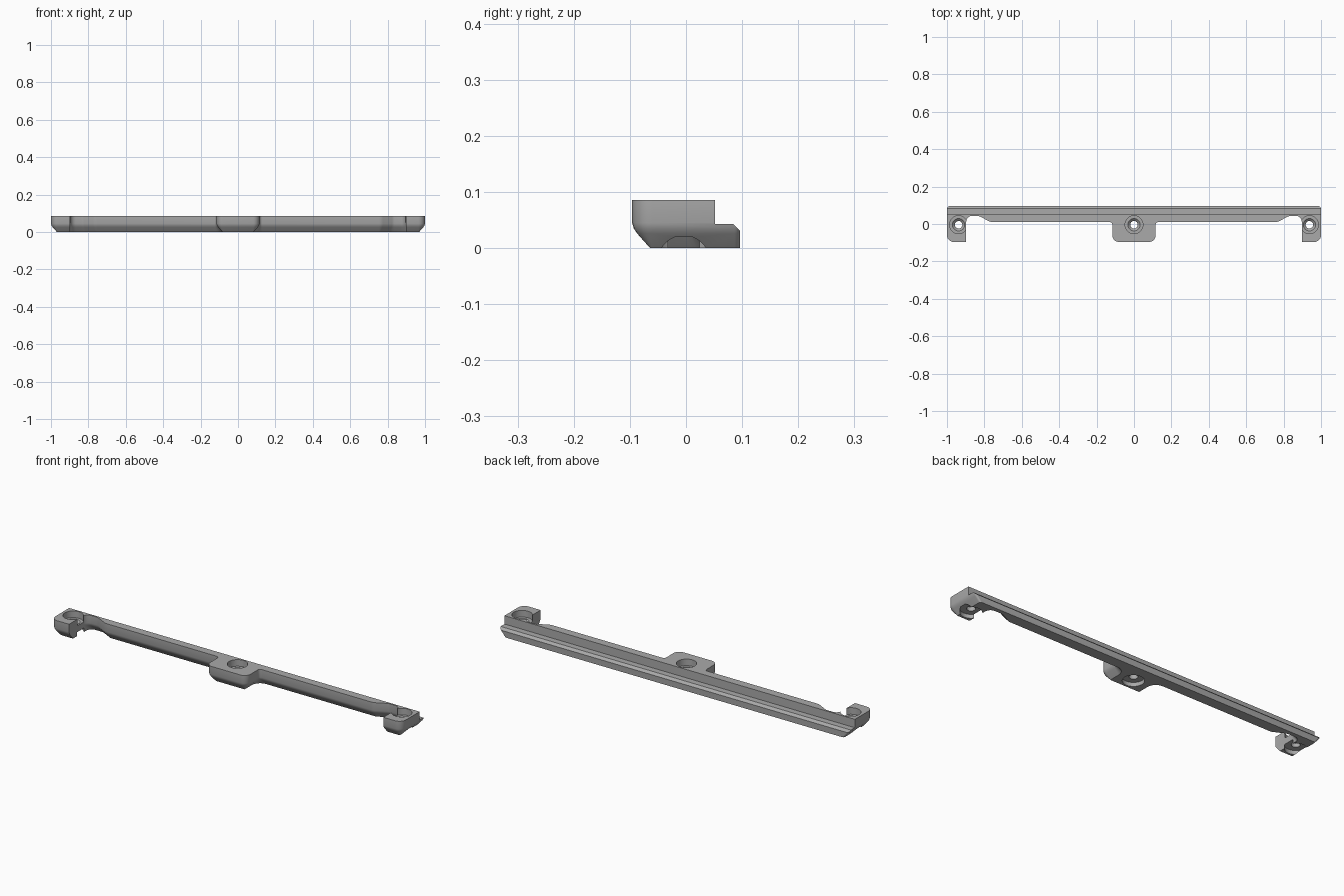
import bpy, bmesh, math
from mathutils import Vector

if "Cube" in bpy.data.objects:
    bpy.data.objects.remove(bpy.data.objects["Cube"])

grey = bpy.data.materials.new("mid grey")
grey.use_nodes = True
grey.diffuse_color = (0.4, 0.4, 0.4, 1)
grey.node_tree.nodes["Principled BSDF"].inputs["Base Color"].default_value = (0.4, 0.4, 0.4, 1)

# Plan corners of the right half: x, y, corner radius, inset weight of the edge leaving it
HALF = [
    (0.115, -0.096, 0.034, 1),
    (0.115, 0.010, 0.015, 1),
    (0.765, 0.010, 0.050, 1),
    (0.830, 0.043, 0.030, 1),
    (0.897, 0.043, 0.030, 0),
    (0.897, -0.096, 0, 1),
    (1.000, -0.096, 0.036, 1),
    (1.000, 0.096, 0.010, 0),
]
left_weights = [c[3] for c in HALF[:-1]][::-1] + [1]
CORNERS = HALF + [(-c[0], c[1], c[2], w) for c, w in zip(HALF[::-1], left_weights)]


def rounded_outline(inset, segments=6):
    """Plan outline moved inward by inset, with its corners rounded."""
    n = len(CORNERS)
    pts = [Vector(c[:2]) for c in CORNERS]
    dirs = [(pts[(i + 1) % n] - pts[i]).normalized() for i in range(n)]
    out = []
    for i in range(n):
        a, b, r = dirs[i - 1], dirs[i], CORNERS[i][2]
        da, db = CORNERS[i - 1][3] * inset, CORNERS[i][3] * inset
        turn = a.cross(b)
        # meeting point of the two shifted edges
        p = pts[i] + (b * da - a * db) / turn
        if r == 0:
            out.append(p)
            continue
        if da == db:
            r = max(r - math.copysign(da, turn), 0.003)
        angle = math.atan2(turn, a.dot(b))
        start = p - a * r * math.tan(abs(angle) / 2)
        centre = start + Vector((-a.y, a.x)) * math.copysign(r, angle)
        arm = start - centre
        for k in range(segments + 1):
            t = angle * k / segments
            out.append(centre + Vector((arm.x * math.cos(t) - arm.y * math.sin(t),
                                        arm.x * math.sin(t) + arm.y * math.cos(t))))
    return out


def loft(name, loops):
    """Closed solid through a stack of matching counter-clockwise loops."""
    bm = bmesh.new()
    rings = [[bm.verts.new(p) for p in loop] for loop in loops]
    n = len(rings[0])
    for low, high in zip(rings, rings[1:]):
        for i in range(n):
            j = (i + 1) % n
            bm.faces.new((low[i], low[j], high[j], high[i]))
    caps = [bm.faces.new(rings[0][::-1]), bm.faces.new(rings[-1])]
    bm.normal_update()
    bmesh.ops.triangulate(bm, faces=caps)
    mesh = bpy.data.meshes.new(name)
    bm.to_mesh(mesh)
    bm.free()
    obj = bpy.data.objects.new(name, mesh)
    bpy.context.collection.objects.link(obj)
    return obj


# Mounting bar: straight walls above a rounded underside chamfer
LAYERS = [(0, 0.032), (0.026, 0.009), (0.035, 0.003), (0.045, 0), (0.086, 0)]
bar = loft("mounting_bar", [[(p.x, p.y, z) for p in rounded_outline(d)] for z, d in LAYERS])

# Step along the back that leaves a low ledge with a sloped lip
STEP = [(0.052, 0.12), (0.052, 0.043), (0.084, 0.043), (0.108, 0.019), (0.13, 0.019), (0.13, 0.12)]
cutters = [loft("step_cutter", [[(x, y, z) for y, z in STEP] for x in (-1.1, 1.1)])]

# Screw holes, recessed above and below
HOLE = [(0.05, -0.02), (0.05, 0.02), (0.02, 0.0201), (0.02, 0.04),
        (0.033, 0.052), (0.048, 0.0521), (0.048, 0.12)]
for x in (-0.938, 0, 0.938):
    ring = [(math.cos(math.tau * k / 40), math.sin(math.tau * k / 40)) for k in range(40)]
    cutters.append(loft("hole_cutter", [[(x + r * c, r * s - 0.004, z) for c, s in ring]
                                        for r, z in HOLE]))

for cutter in cutters:
    cutter.hide_render = True
    mod = bar.modifiers.new("cut", "BOOLEAN")
    mod.operation = "DIFFERENCE"
    mod.solver = "EXACT"
    mod.object = cutter

# Bake the cuts and discard the helpers
bpy.context.view_layer.update()
graph = bpy.context.evaluated_depsgraph_get()
cut_mesh = bpy.data.meshes.new_from_object(bar.evaluated_get(graph))
bar.modifiers.clear()
bar.data = cut_mesh
for cutter in cutters:
    bpy.data.objects.remove(cutter)
bar.data.materials.clear()
bar.data.materials.append(grey)

bpy.ops.object.select_all(action="DESELECT")
bpy.context.view_layer.objects.active = bar
bar.select_set(True)
bpy.ops.object.shade_smooth_by_angle(angle=math.radians(30))
